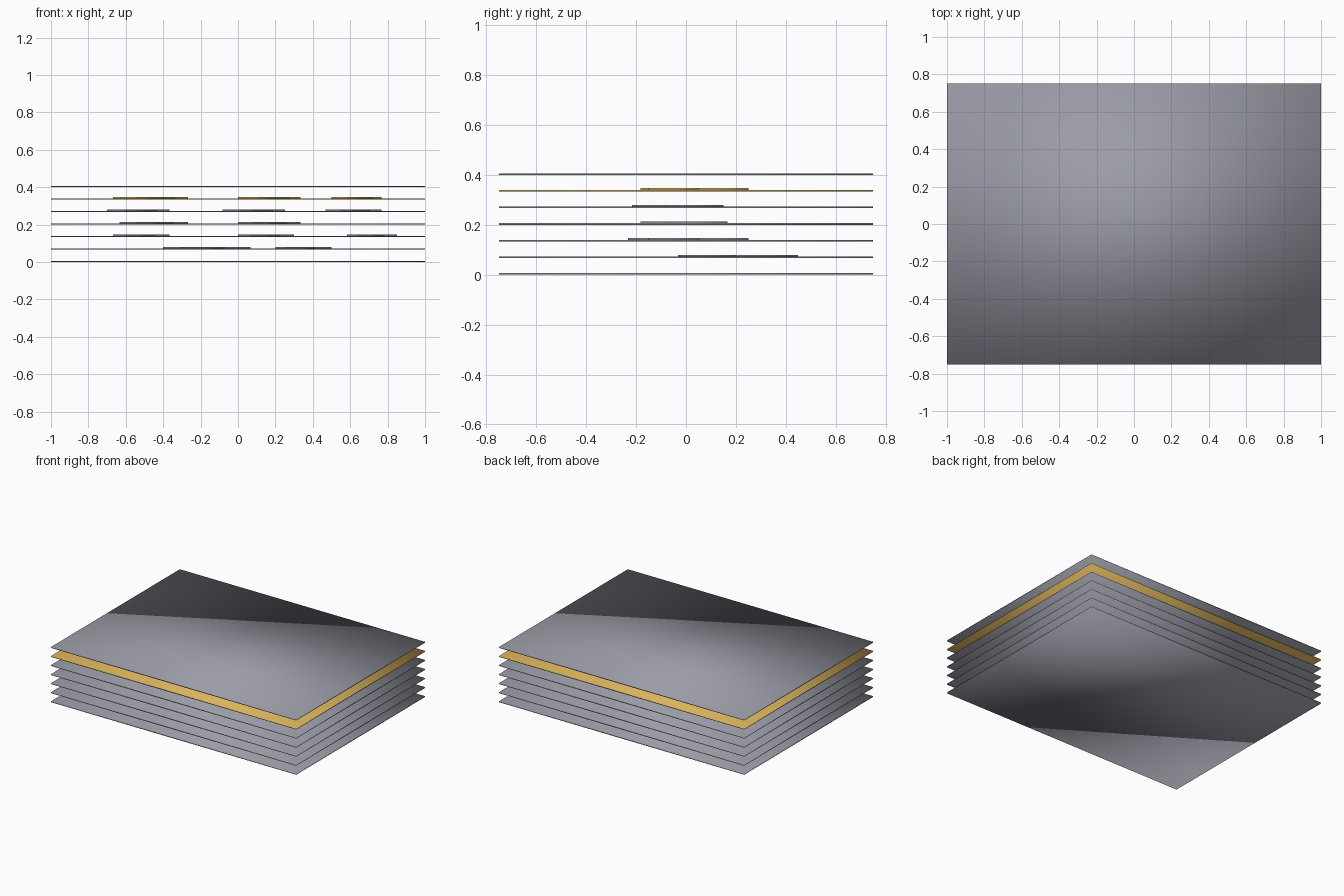
import bpy

if "Cube" in bpy.data.objects:
    bpy.data.objects.remove(bpy.data.objects["Cube"])

W, D, T = 2.0, 1.5, 0.0067      # sheet width, depth, thickness
STEP = 0.0667                   # spacing between sheets


def material(name, rgb):
    mat = bpy.data.materials.new(name)
    mat.diffuse_color = (*rgb, 1)
    mat.use_nodes = True
    mat.node_tree.nodes["Principled BSDF"].inputs["Base Color"].default_value = mat.diffuse_color
    return mat


amber = material("amber", (0.70, 0.45, 0.11))
slate = material("slate", (0.33, 0.33, 0.39))


def slab(name, x0, x1, y0, y1, z0, mat):
    bpy.ops.mesh.primitive_cube_add(
        size=1, location=((x0 + x1) / 2, (y0 + y1) / 2, z0 + T / 2))
    ob = bpy.context.object
    ob.name = name
    ob.scale = (x1 - x0, y1 - y0, T)
    bpy.ops.object.transform_apply(location=False, rotation=False, scale=True)
    bpy.ops.object.shade_smooth()
    ob.data.materials.append(mat)


# Raised tiles on each inner sheet: x0, x1, y0, y1
tiles = {
    1: [(-0.40, 0.067, 0.13, 0.45), (0.20, 0.50, -0.033, 0.20)],
    2: [(-0.667, -0.367, 0.05, 0.25), (0.0, 0.30, -0.233, 0.0),
        (0.583, 0.85, -0.15, 0.05)],
    3: [(-0.633, -0.267, -0.183, 0.083), (0.0, 0.333, -0.083, 0.167)],
    4: [(-0.70, -0.367, -0.083, 0.15), (-0.083, 0.25, -0.217, 0.017),
        (0.467, 0.767, -0.083, 0.117)],
    5: [(-0.667, -0.267, -0.183, 0.05), (0.0, 0.333, 0.017, 0.25),
        (0.50, 0.767, -0.15, 0.05)],
}

# Stack of thin sheets, the second from the top is amber
for i in range(7):
    mat = amber if i == 5 else slate
    z = i * STEP
    slab(f"sheet_{i + 1}", -W / 2, W / 2, -D / 2, D / 2, z, mat)
    for j, (x0, x1, y0, y1) in enumerate(tiles.get(i, [])):
        slab(f"tile_{i + 1}_{j + 1}", x0, x1, y0, y1, z + T, mat)
